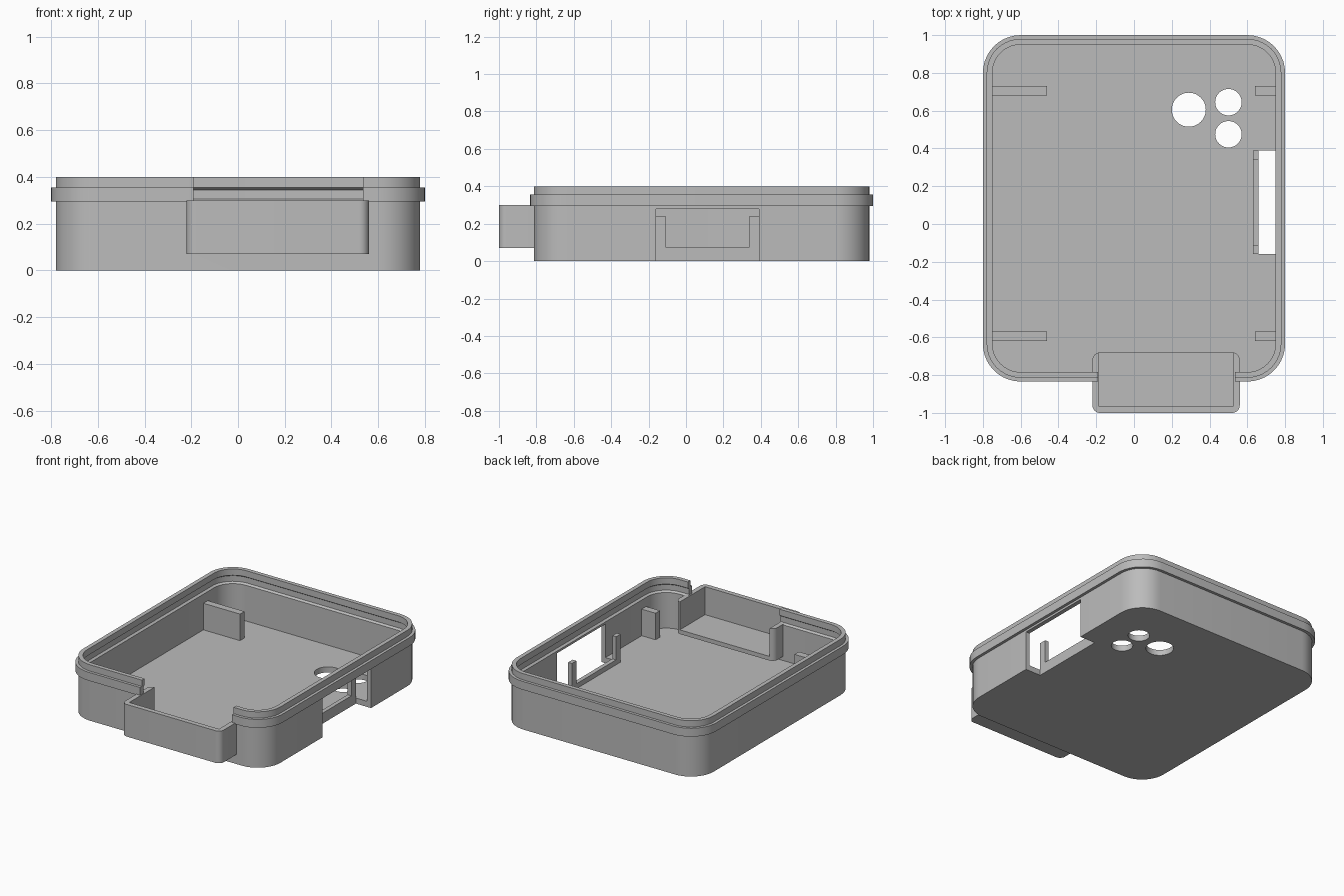
import bpy, bmesh, math

cube = bpy.data.objects.get("Cube")
if cube:
    bpy.data.objects.remove(cube, do_unlink=True)

grey = bpy.data.materials.new("plain grey")
grey.use_nodes = True
colour = (0.5, 0.5, 0.5, 1)
grey.diffuse_color = colour
grey.node_tree.nodes["Principled BSDF"].inputs["Base Color"].default_value = colour

CENTRE_Y = 0.083
FLOOR = 0.04


def finish(bm, name):
    bmesh.ops.recalc_face_normals(bm, faces=bm.faces)
    mesh = bpy.data.meshes.new(name)
    bm.to_mesh(mesh)
    bm.free()
    mesh.materials.append(grey)
    obj = bpy.data.objects.new(name, mesh)
    bpy.context.collection.objects.link(obj)
    return obj


def rounded_loft(name, hx, hy, radius, profile, cx=0, cy=0, steps=10):
    """Stack rounded rectangles given as (outward offset, height)."""
    bm = bmesh.new()
    rings = []
    for off, z in profile:
        ring = []
        r = radius + off
        for q, (sx, sy) in enumerate([(1, 1), (-1, 1), (-1, -1), (1, -1)]):
            for i in range(steps + 1):
                a = math.pi / 2 * (q + i / steps)
                ring.append(bm.verts.new((cx + sx * (hx - radius) + r * math.cos(a),
                                          cy + sy * (hy - radius) + r * math.sin(a), z)))
        rings.append(ring)
    for lower, upper in zip(rings, rings[1:]):
        n = len(lower)
        for i in range(n):
            j = (i + 1) % n
            bm.faces.new((lower[i], lower[j], upper[j], upper[i]))
    bm.faces.new(rings[0])
    bm.faces.new(rings[-1])
    return finish(bm, name)


def box(name, x, y, z):
    bm = bmesh.new()
    bmesh.ops.create_cube(bm, size=1)
    for v in bm.verts:
        for axis, (lo, hi) in enumerate((x, y, z)):
            v.co[axis] = lo if v.co[axis] < 0 else hi
    return finish(bm, name)


def cylinder(name, x, y, r):
    bm = bmesh.new()
    bmesh.ops.create_cone(bm, cap_ends=True, segments=48, radius1=r, radius2=r, depth=0.3)
    bmesh.ops.translate(bm, verts=bm.verts, vec=(x, y, 0))
    return finish(bm, name)


def cut(target, cutter):
    mod = target.modifiers.new("cut", 'BOOLEAN')
    mod.operation = 'DIFFERENCE'
    mod.solver = 'EXACT'
    mod.object = cutter
    bpy.context.view_layer.objects.active = target
    bpy.ops.object.modifier_apply(modifier=mod.name)
    bpy.data.objects.remove(cutter, do_unlink=True)


def smooth(obj):
    bpy.ops.object.select_all(action='DESELECT')
    obj.select_set(True)
    bpy.context.view_layer.objects.active = obj
    bpy.ops.object.shade_smooth_by_angle(angle=math.radians(30))


# Open case: outer wall, raised band, rim, inner groove, floor
case = rounded_loft("case_shell", 0.78, 0.897, 0.18, [
    (0, 0), (0, 0.295), (0.02, 0.295), (0.02, 0.355), (0, 0.355), (0, 0.4),
    (-0.03, 0.4), (-0.03, 0.355), (-0.015, 0.345), (-0.015, 0.305), (-0.03, 0.295),
    (-0.03, FLOOR)], cy=CENTRE_Y)

# Round floor holes
for x, y, r in [(0.29, 0.605, 0.09), (0.5, 0.645, 0.07), (0.5, 0.475, 0.07)]:
    cut(case, cylinder("hole_cutter", x, y, r))

# Side window and front opening
cut(case, box("window_cutter", (0.66, 0.9), (-0.16, 0.39), (-0.1, 0.28)))
cut(case, box("front_cutter", (-0.19, 0.535), (-0.9, -0.74), (0.085, 0.5)))
smooth(case)

# Front tray, open at the top and towards the inside
tray = rounded_loft("front_tray", 0.39, 0.16, 0.04, [(0, 0.07), (0, 0.3)], cx=0.17, cy=-0.84)
cut(tray, box("tray_cutter", (-0.185, 0.525), (-0.965, -0.5), (0.1, 0.5)))
smooth(tray)

# Support tabs on the side walls
for place, y in (("back", 0.68), ("front", -0.62)):
    box(place + "_right_tab", (-0.76, -0.46), (y, y + 0.05), (FLOOR - 0.01, 0.23))
    box(place + "_left_tab", (0.64, 0.76), (y, y + 0.05), (FLOOR - 0.01, 0.23))

# Bracket behind the side window
box("window_sill", (0.63, 0.66), (-0.16, 0.39), (FLOOR, 0.075))
for place, y in (("front", -0.16), ("back", 0.34)):
    box(place + "_window_post", (0.63, 0.66), (y, y + 0.05), (0.075, 0.24))
